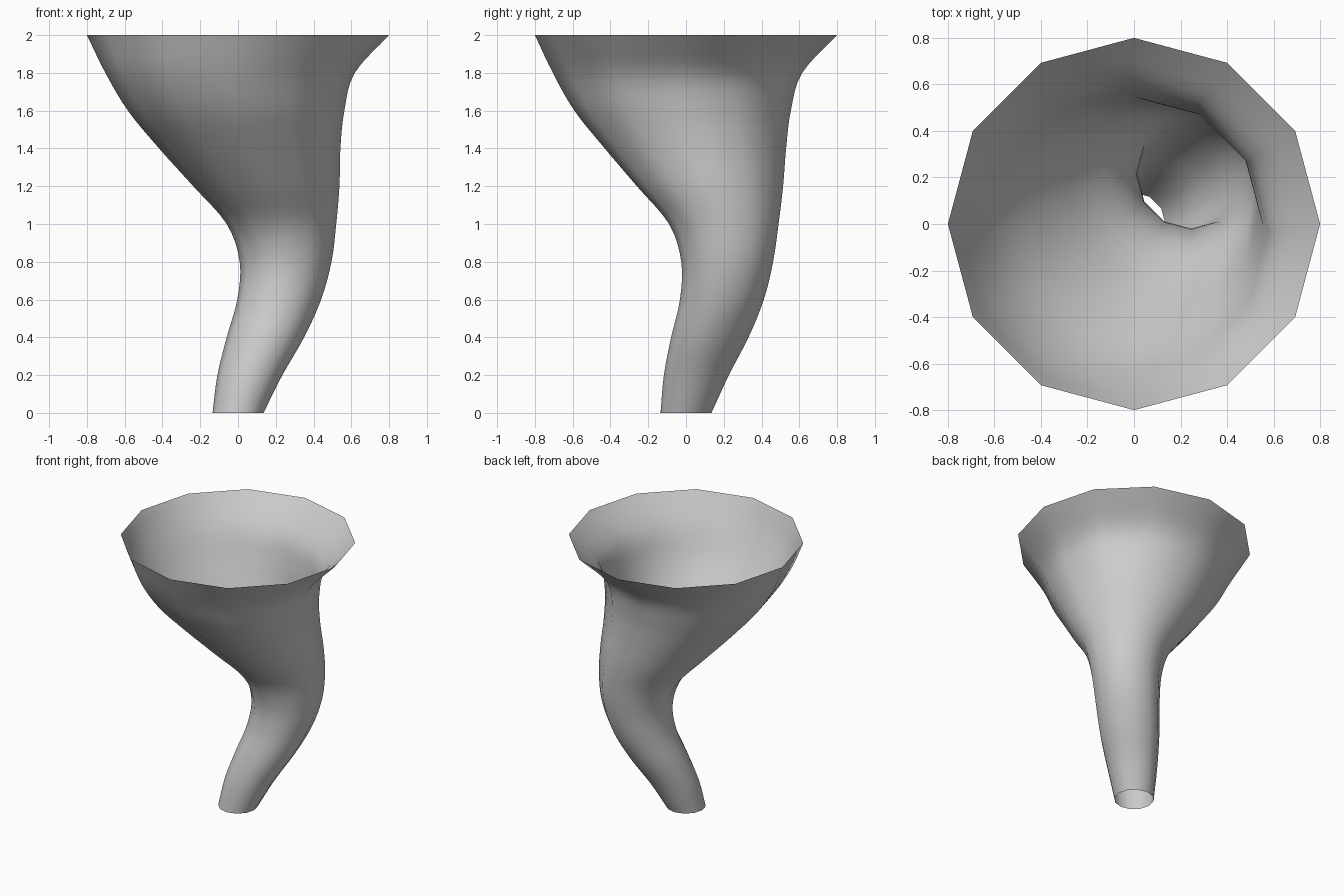
import bpy, bmesh
from math import cos, sin, pi

if "Cube" in bpy.data.objects:
    bpy.data.objects.remove(bpy.data.objects["Cube"])

SIDES, RINGS = 12, 40

# Horn stations every 0.2 in height: (centre x, centre y, radius)
stations = [(0, 0, .135), (.063, .055, .172), (.145, .126, .205),
            (.218, .19, .222), (.252, .218, .243), (.23, .2, .29),
            (.15, .127, .387), (.062, .05, .48), (-.01, -.018, .573),
            (-.042, -.045, .66), (0, 0, .8)]


def sample(t):
    """Smooth interpolation through the stations, t from 0 to 1."""
    n = len(stations) - 1
    i = min(int(t * n), n - 1)
    f = t * n - i
    b, c = stations[i], stations[i + 1]
    a = stations[i - 1] if i > 0 else [2 * p - q for p, q in zip(b, c)]
    d = stations[i + 2] if i + 2 <= n else [2 * p - q for p, q in zip(c, b)]
    return [.5 * (2 * q + (r - p) * f + (2 * p - 5 * q + 4 * r - s) * f * f
                  + (3 * q - p - 3 * r + s) * f ** 3)
            for p, q, r, s in zip(a, b, c, d)]


# Open twelve-sided horn lofted through level rings
bm = bmesh.new()
rings = []
for k in range(RINGS + 1):
    t = k / RINGS
    cx, cy, r = sample(t)
    rings.append([bm.verts.new((cx + r * cos(2 * pi * j / SIDES),
                                cy + r * sin(2 * pi * j / SIDES), 2 * t))
                  for j in range(SIDES)])
for lo, hi in zip(rings, rings[1:]):
    for j in range(SIDES):
        m = (j + 1) % SIDES
        bm.faces.new((lo[j], lo[m], hi[m], hi[j])).smooth = True

mesh = bpy.data.meshes.new("curved_horn")
bm.to_mesh(mesh)
bm.free()
horn = bpy.data.objects.new("curved_horn", mesh)
bpy.context.collection.objects.link(horn)
